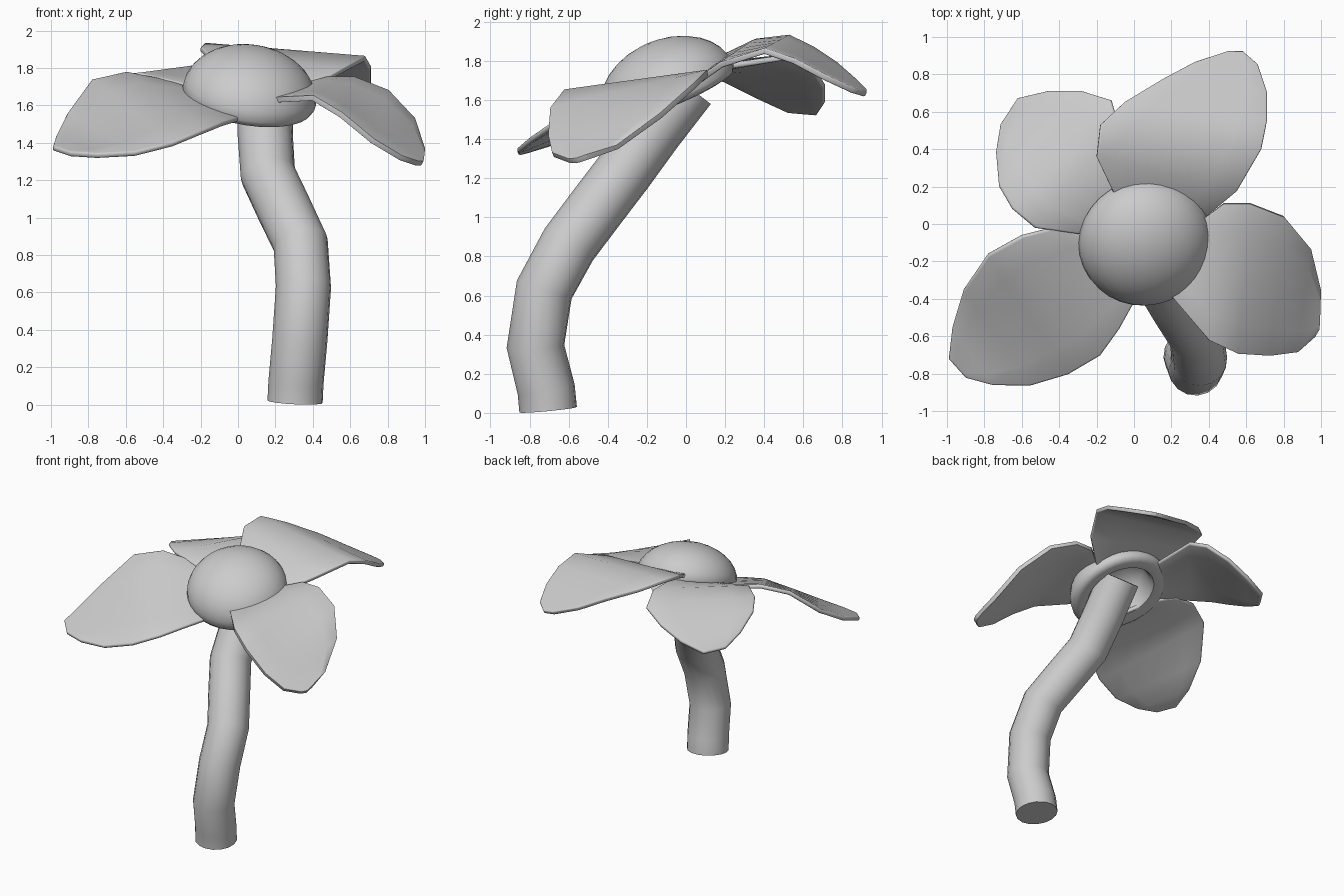
import bpy, math
from mathutils import Vector

if "Cube" in bpy.data.objects:
    bpy.data.objects.remove(bpy.data.objects["Cube"])


def add_mesh(name, verts, faces):
    me = bpy.data.meshes.new(name)
    me.from_pydata(verts, [], faces)
    ob = bpy.data.objects.new(name, me)
    bpy.context.collection.objects.link(ob)
    return ob


def finish(ob, angle):
    """Apply modifiers / curve and set smooth shading."""
    bpy.ops.object.select_all(action='DESELECT')
    ob.select_set(True)
    bpy.context.view_layer.objects.active = ob
    bpy.ops.object.convert(target='MESH')
    bpy.ops.object.shade_smooth_by_angle(angle=math.radians(angle))


def petal(name, ribs, across=5):
    """Loft straight ribs between the two petal edges, then thicken and round."""
    verts, faces = [], []
    for a, b in ribs:
        a, b = Vector(a), Vector(b)
        verts += [a.lerp(b, i / across) for i in range(across + 1)]
    w = across + 1
    for r in range(len(ribs) - 1):
        for i in range(across):
            k = r * w + i
            faces.append((k, k + 1, k + w + 1, k + w))
    ob = add_mesh(name, verts, faces)
    s = ob.modifiers.new("thickness", 'SOLIDIFY')
    s.thickness, s.offset = 0.03, 0
    b = ob.modifiers.new("round_edge", 'BEVEL')
    b.width, b.segments = 0.012, 3
    b.limit_method, b.angle_limit = 'ANGLE', math.radians(60)
    finish(ob, 50)


# Petals: each row is one rib, from one edge to the other, root to tip
petal("front_left_petal", [
    ((-0.24, -0.08, 1.68), (0.02, -0.38, 1.53)),
    ((-0.40, -0.01, 1.73), (-0.08, -0.56, 1.50)),
    ((-0.60, -0.06, 1.77), (-0.18, -0.70, 1.46)),
    ((-0.78, -0.16, 1.73), (-0.35, -0.80, 1.39)),
    ((-0.91, -0.35, 1.55), (-0.55, -0.86, 1.34)),
    ((-0.97, -0.55, 1.43), (-0.75, -0.86, 1.33)),
    ((-0.99, -0.72, 1.37), (-0.90, -0.82, 1.34))])
petal("right_petal", [
    ((0.20, -0.38, 1.63), (0.36, 0.02, 1.71)),
    ((0.40, -0.62, 1.64), (0.48, 0.11, 1.74)),
    ((0.55, -0.69, 1.55), (0.62, 0.11, 1.74)),
    ((0.72, -0.70, 1.41), (0.80, 0.04, 1.67)),
    ((0.87, -0.68, 1.32), (0.94, -0.13, 1.52)),
    ((0.96, -0.60, 1.29), (0.99, -0.35, 1.36)),
    ((0.985, -0.56, 1.29), (0.99, -0.50, 1.31))])
petal("back_right_petal", [
    ((-0.10, 0.15, 1.80), (0.38, 0.04, 1.68)),
    ((-0.20, 0.36, 1.90), (0.55, 0.18, 1.78)),
    ((-0.18, 0.53, 1.92), (0.68, 0.40, 1.85)),
    ((-0.05, 0.65, 1.86), (0.71, 0.55, 1.80)),
    ((0.15, 0.77, 1.78), (0.71, 0.70, 1.72)),
    ((0.32, 0.86, 1.70), (0.66, 0.85, 1.65)),
    ((0.50, 0.92, 1.64), (0.58, 0.92, 1.63))])
petal("back_left_petal", [
    ((-0.24, -0.06, 1.69), (-0.03, 0.18, 1.77)),
    ((-0.53, -0.02, 1.76), (-0.08, 0.52, 1.82)),
    ((-0.65, 0.08, 1.75), (-0.12, 0.66, 1.75)),
    ((-0.72, 0.20, 1.70), (-0.28, 0.71, 1.67)),
    ((-0.735, 0.38, 1.61), (-0.45, 0.71, 1.59)),
    ((-0.71, 0.53, 1.54), (-0.62, 0.67, 1.53))])

# Flower centre: hollow dome turned about a tilted axis
a, b = 0.36, 0.26
profile = [(a * math.sin(t * math.pi / 16), b * math.cos(t * math.pi / 16)) for t in range(1, 9)]
profile += [(0.345, -0.03), (0.31, -0.04), (0.25, -0.03),
            (0.235, 0.0), (0.22, 0.12), (0.12, 0.19)]
axis = Vector((0.16, -0.41, 1)).normalized()
rot = Vector((0, 0, 1)).rotation_difference(axis)
centre = Vector((0.06, -0.09, 1.65))
n, verts, faces = 32, [], []
for r, z in profile:
    for i in range(n):
        t = 2 * math.pi * i / n
        verts.append(centre + rot @ Vector((r * math.cos(t), r * math.sin(t), z)))
for k in range(len(profile) - 1):
    for i in range(n):
        j = (i + 1) % n
        faces.append((k * n + i, (k + 1) * n + i, (k + 1) * n + j, k * n + j))
last = (len(profile) - 1) * n
verts += [centre + axis * b, centre + axis * 0.2]
for i in range(n):
    j = (i + 1) % n
    faces.append((i, j, last + n))
    faces.append((last + j, last + i, last + n + 1))
finish(add_mesh("flower_centre", verts, faces), 50)

# Stem: bent tube with closed ends
path = [(0.305, -0.705, 0.016), (0.31, -0.715, 0.12), (0.33, -0.77, 0.34),
        (0.35, -0.725, 0.63), (0.335, -0.60, 0.86), (0.24, -0.45, 1.06),
        (0.16, -0.32, 1.23), (0.145, -0.16, 1.45), (0.145, 0.01, 1.67)]
cu = bpy.data.curves.new("stem", 'CURVE')
cu.dimensions = '3D'
cu.bevel_depth, cu.bevel_resolution = 0.148, 6
cu.use_fill_caps = True
sp = cu.splines.new('POLY')
sp.points.add(len(path) - 1)
for p, co in zip(sp.points, path):
    p.co = (*co, 1)
stem = bpy.data.objects.new("stem", cu)
bpy.context.collection.objects.link(stem)
finish(stem, 50)
